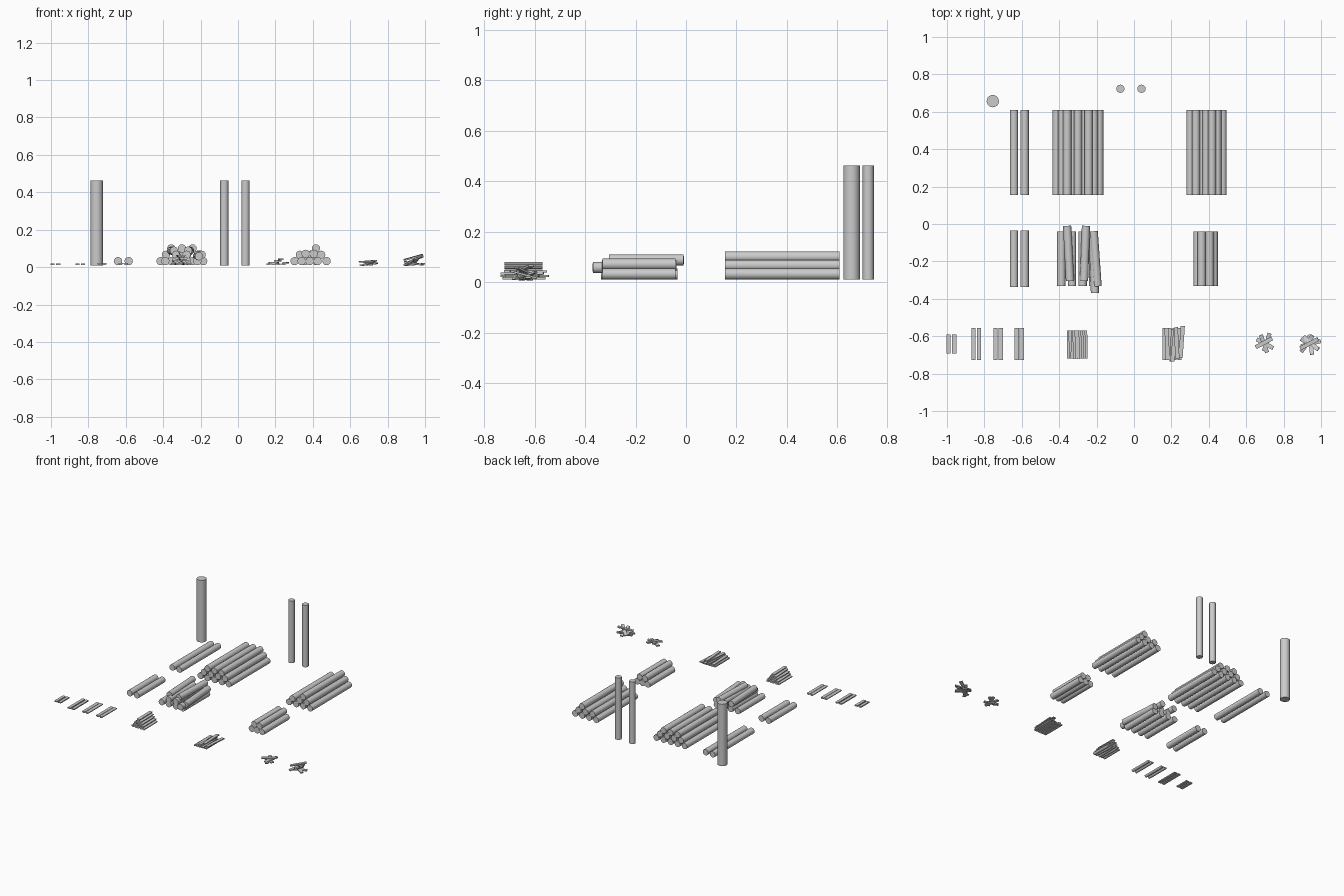
import bpy, bmesh, math
from mathutils import Matrix, Vector

if "Cube" in bpy.data.objects:
    bpy.data.objects.remove(bpy.data.objects["Cube"], do_unlink=True)

grey = bpy.data.materials.new("wood_grey")
grey.use_nodes = True
grey.diffuse_color = (0.6, 0.6, 0.6, 1)
grey.node_tree.nodes["Principled BSDF"].inputs["Base Color"].default_value = (0.6, 0.6, 0.6, 1)


def arc(r, start, end, n):
    steps = [math.radians(start + (end - start) * i / n) for i in range(n + 1)]
    return [(r * math.cos(a), r * math.sin(a)) for a in steps]


def bar(name, profile, centre, length, yaw=0, pitch=0, upright=False):
    """Extrude a cross-section along y, then turn and place it."""
    bm = bmesh.new()
    face = bm.faces.new([bm.verts.new((x, -length / 2, z)) for x, z in profile])
    ext = bmesh.ops.extrude_face_region(bm, geom=[face])
    moved = [v for v in ext["geom"] if isinstance(v, bmesh.types.BMVert)]
    bmesh.ops.translate(bm, verts=moved, vec=(0, length, 0))
    bmesh.ops.recalc_face_normals(bm, faces=bm.faces)
    tilt = 90 if upright else pitch
    turn = Matrix.Rotation(math.radians(yaw), 4, 'Z') @ Matrix.Rotation(math.radians(tilt), 4, 'X')
    bm.transform(Matrix.Translation(Vector(centre)) @ turn)
    mesh = bpy.data.meshes.new(name)
    bm.to_mesh(mesh)
    bm.free()
    mesh.materials.append(grey)
    obj = bpy.data.objects.new(name, mesh)
    bpy.context.collection.objects.link(obj)
    bpy.ops.object.select_all(action='DESELECT')
    obj.select_set(True)
    bpy.context.view_layer.objects.active = obj
    bpy.ops.object.shade_smooth_by_angle(angle=math.radians(35))


R = 0.022
BASE = 0.01
thick = arc(0.033, 0, 360, 20)[:-1]
log = arc(R, 0, 360, 16)[:-1]
half = arc(0.012, 180, 360, 8)
board = [(-0.011, -0.004), (0.011, -0.004), (0.011, 0.004), (-0.011, 0.004)]


def stack(name, rows, x, y, length, gap, rise):
    """Rows of logs: each row lists offsets in units of the gap."""
    for level, offsets in enumerate(rows):
        for o in offsets:
            bar(name, log, (x + o * gap, y, BASE + R + level * rise), length)


# Upright posts
bar("thick_post", thick, (-0.755, 0.657, 0.236), 0.453, upright=True)
for x in (-0.073, 0.04):
    bar("thin_post", log, (x, 0.723, 0.236), 0.453, upright=True)

# Long logs: pair, large stack, medium stack
stack("long_pair_log", [(-0.5, 0.5)], -0.613, 0.382, 0.455, 0.057, 0.034)
stack("large_stack_log", [(-2, -1, 0, 1, 2), (-1.5, -0.5, 0.5, 1.5), (-1, 0, 1)],
      -0.3, 0.382, 0.455, 0.057, 0.034)
stack("medium_stack_log", [(-1.5, -0.5, 0.5, 1.5), (-1, 0, 1), (0.5,)],
      0.388, 0.382, 0.455, 0.057, 0.034)

# Short logs: pair, neat stack, loose stack
stack("short_pair_log", [(-0.5, 0.5)], -0.613, -0.186, 0.303, 0.057, 0.034)
stack("neat_stack_log", [(-1, 0, 1), (-0.5, 0.5)], 0.383, -0.186, 0.29, 0.0428, 0.039)
stack("loose_stack_log", [(-1.5, -0.5, 0.5, 1.5), (-0.5, 0.5)], -0.303, -0.186, 0.29, 0.057, 0.034)
for x, y, z, yaw in ((-0.35, -0.157, 0.088, 3), (-0.262, -0.157, 0.088, -2),
                     (-0.214, -0.222, 0.058, 2), (-0.205, -0.186, 0.066, 4)):
    bar("loose_top_log", log, (x, y, z), 0.295, yaw)

# Pairs of boards and split pieces
for x, length, shape in ((-0.976, 0.1, "board"), (-0.844, 0.17, "board"),
                         (-0.727, 0.17, "split"), (-0.614, 0.17, "split")):
    for side in (-1, 1):
        if shape == "board":
            bar("board_piece", board, (x + side * 0.015, -0.642, BASE + 0.004), length)
        else:
            bar("split_piece", half, (x + side * 0.0135, -0.642, BASE + 0.012), length)

# Split firewood pile
for level in range(5):
    for i in range(5 - level):
        yaw = (0, 2, -1, 3, 1)[(level + i) % 5]
        bar("firewood_piece", half,
            (-0.304 + (i - (4 - level) / 2) * 0.0215, -0.645, BASE + 0.012 + level * 0.0142),
            0.15, yaw)

# Loose board pile
for x, y, z, yaw in ((0.164, -0.642, 0.014, 0), (0.19, -0.642, 0.014, 0),
                     (0.216, -0.642, 0.014, 0), (0.244, -0.642, 0.014, 0),
                     (0.177, -0.642, 0.023, 2), (0.205, -0.65, 0.024, -3),
                     (0.255, -0.63, 0.024, -4), (0.213, -0.65, 0.034, -6),
                     (0.228, -0.637, 0.043, 3)):
    bar("pile_board", board, (x, y, z), 0.17, yaw)

# Small crossed kindling heaps
for x, y, z, yaw, pitch in ((0.695, -0.635, 0.031, -62, 4), (0.695, -0.64, 0.02, 20, 7),
                            (0.7, -0.64, 0.015, 62, -6), (0.71, -0.632, 0.022, -18, 6)):
    bar("small_kindling", board, (x, y, z), 0.1, yaw, pitch)
for x, y, z, yaw, pitch in ((0.937, -0.64, 0.052, -62, 14), (0.94, -0.642, 0.02, 60, 8),
                            (0.945, -0.645, 0.03, 8, -15), (0.925, -0.64, 0.026, -35, 14),
                            (0.946, -0.637, 0.04, 48, -18), (0.945, -0.64, 0.014, -75, 4)):
    bar("large_kindling", board, (x, y, z), 0.11, yaw, pitch)
